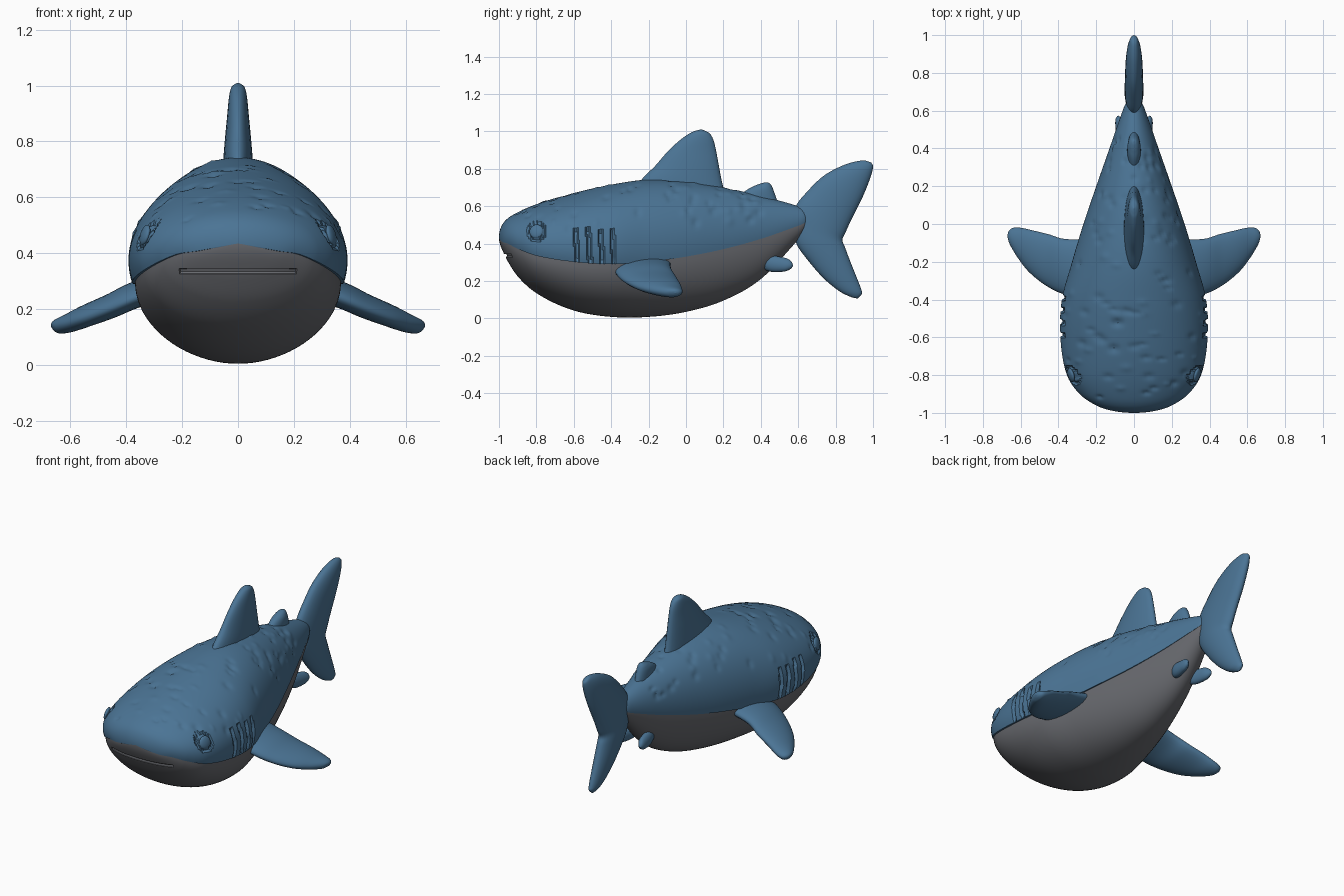
import bpy, bmesh, math, random
from mathutils import Vector
from mathutils.bvhtree import BVHTree

if "Cube" in bpy.data.objects:
    bpy.data.objects.remove(bpy.data.objects["Cube"])

random.seed(4)

def material(name, rgb):
    m = bpy.data.materials.new(name)
    m.diffuse_color = (*rgb, 1)
    m.use_nodes = True
    m.node_tree.nodes["Principled BSDF"].inputs["Base Color"].default_value = m.diffuse_color
    return m

BLUE = material("ocean blue", (0.07, 0.175, 0.30))
GREY = material("belly grey", (0.135, 0.14, 0.155))

def spline(keys, x):
    """Smooth interpolation of rows (x, a, b, ...) at x."""
    i = max(k for k in range(len(keys) - 1) if k == 0 or keys[k][0] <= x)
    p, q = keys[i], keys[i + 1]
    o, r = keys[max(i - 1, 0)], keys[min(i + 2, len(keys) - 1)]
    h = q[0] - p[0]
    t = (x - p[0]) / h
    out = []
    for c in range(1, len(p)):
        m0 = (q[c] - o[c]) / (q[0] - o[0]) * h
        m1 = (r[c] - p[c]) / (r[0] - p[0]) * h
        out.append((2*t**3 - 3*t*t + 1) * p[c] + (t**3 - 2*t*t + t) * m0
                   + (3*t*t - 2*t**3) * q[c] + (t**3 - t*t) * m1)
    return out

def finish(bm, name, mats):
    bmesh.ops.recalc_face_normals(bm, faces=bm.faces)
    for f in bm.faces:
        f.smooth = True
    me = bpy.data.meshes.new(name)
    bm.to_mesh(me)
    ob = bpy.data.objects.new(name, me)
    bpy.context.collection.objects.link(ob)
    for m in mats:
        me.materials.append(m)
    return ob

# ---- body: rings along y, blue back over a slightly narrower grey belly ----
# y, half width, top z, bottom z, colour border z
BODY = [(-1, 0, .435, .435, .435), (-.98, .15, .505, .36, .408),
        (-.95, .22, .537, .30, .398), (-.9, .288, .567, .225, .372),
        (-.8, .355, .61, .135, .335), (-.6, .39, .67, .042, .302),
        (-.4, .382, .715, .008, .29), (-.2, .328, .742, .008, .302),
        (0, .268, .733, .035, .33), (.2, .2, .70, .095, .37),
        (.4, .13, .655, .21, .425), (.6, .06, .60, .42, .495),
        (.65, .035, .575, .485, .518), (.67, 0, .53, .53, .53)]
KEYS = [(math.sqrt(r[0] + 1), *r[1:]) for r in BODY]
RINGS, UP, LOW = 240, 64, 40

def ring(s):
    w, top, bot, edge = spline(KEYS, s)
    y, mid = s * s - 1, edge + .2 * (top - edge)
    a0 = -math.asin(.25)
    pts = []
    for i in range(UP + 1):
        a = a0 + (math.pi - 2 * a0) * i / UP
        pts.append(Vector((w * math.cos(a), y, mid + (top - mid) * math.sin(a))))
    for i in range(LOW + 1):
        a = math.pi + math.pi * i / LOW
        pts.append(Vector((w * .94 * math.cos(a), y, edge + (edge - bot) * math.sin(a))))
    return pts

bm = bmesh.new()
n = UP + LOW + 2
smax = KEYS[-1][0]
nose = bm.verts.new((0, -1, .435))
tail_end = bm.verts.new((0, .67, .53))
rings = [[bm.verts.new(p) for p in ring(smax * k / RINGS)] for k in range(1, RINGS)]

def body_face(vs, j):
    bm.faces.new(vs).material_index = 1 if UP + 1 <= j < n - 1 else 0

for j in range(n):
    k = (j + 1) % n
    body_face((nose, rings[0][k], rings[0][j]), j)
    body_face((tail_end, rings[-1][j], rings[-1][k]), j)
    for a, b in zip(rings, rings[1:]):
        body_face((a[j], a[k], b[k], b[j]), j)
bmesh.ops.recalc_face_normals(bm, faces=bm.faces)
bm.normal_update()

# surface relief: skin dimples, gill slits, eye sockets
spots = []
for _ in range(110):
    pts = ring(math.sqrt(random.uniform(.08, 1.45)))
    spots.append((pts[random.randint(10, UP - 10)], random.uniform(.012, .022),
                  random.choice((-.009, -.008, .005))))
EYE_Y, EYE_Z = -.8, .465
for r in rings:
    for v in r[1:UP]:
        p, d = v.co.copy(), 0
        for c, size, amp in spots:
            q = (p - c).length_squared / size ** 2
            if q < 8:
                d += amp * math.exp(-q)
        for g in (-.585, -.518, -.452, -.39):
            dy = abs(p.y - g - .06 * (.39 - p.z))
            if dy < .011 and .305 < p.z < .475:
                d = -.018
        e = math.hypot(p.y - EYE_Y, p.z - EYE_Z)
        if abs(p.x) > .2 and .036 < e < .05:
            d = -.01
        v.co = p + v.normal * d
bvh = BVHTree.FromBMesh(bm)
body = finish(bm, "body", (BLUE, GREY))

# mouth: a groove cut with a tube that follows the snout
cu = bpy.data.curves.new("mouth_cutter", 'CURVE')
cu.dimensions, cu.bevel_depth, cu.bevel_resolution, cu.use_fill_caps = '3D', .011, 2, True
path = [bvh.ray_cast(Vector((-.21 + .014 * i, -2, .335)), Vector((0, 1, 0)))[0] for i in range(31)]
sp = cu.splines.new('POLY')
sp.points.add(len(path) - 1)
for pt, p in zip(sp.points, path):
    pt.co = (p.x, p.y, p.z, 1)
tube = bpy.data.objects.new("mouth_tube", cu)
bpy.context.collection.objects.link(tube)
bpy.context.view_layer.update()
me = bpy.data.meshes.new_from_object(tube.evaluated_get(bpy.context.evaluated_depsgraph_get()))
me.materials.clear()
me.materials.append(GREY)
cutter = bpy.data.objects.new("mouth_cutter", me)
bpy.context.collection.objects.link(cutter)
bpy.data.objects.remove(tube)
mod = body.modifiers.new("mouth", 'BOOLEAN')
mod.object, mod.operation, mod.solver = cutter, 'DIFFERENCE', 'EXACT'
bpy.context.view_layer.objects.active = body
body.select_set(True)
bpy.ops.object.modifier_apply(modifier="mouth")
bpy.data.objects.remove(cutter)
bpy.ops.object.shade_smooth_by_angle(angle=math.radians(40))

# ---- eyes: flattened domes ----
for side, label in ((1, "right"), (-1, "left")):
    hit, normal, _, _ = bvh.ray_cast(Vector((side, EYE_Y, EYE_Z)), Vector((-side, 0, 0)))
    bm = bmesh.new()
    bmesh.ops.create_uvsphere(bm, u_segments=32, v_segments=16, radius=1)
    bmesh.ops.scale(bm, vec=(.038, .038, .014), verts=bm.verts)
    eye = finish(bm, label + "_eye", (BLUE,))
    eye.location = hit
    eye.rotation_euler = Vector((side, normal.y, normal.z * .6)).to_track_quat('Z', 'Y').to_euler()

# ---- fins: oval sections between a leading and a trailing edge ----
def fin(name, stations, normal=(1, 0, 0), side=1, steps=40, seg=28):
    keys = [(i, *a, *b, t) for i, (a, b, t) in enumerate(stations)]
    nv = Vector(normal).normalized()
    bm = bmesh.new()
    loops = []
    for k in range(steps + 1):
        r = spline(keys, (len(keys) - 1) * k / steps)
        lead, trail, th = Vector(r[:3]), Vector(r[3:6]), max(r[6], .001)
        loop = []
        for j in range(seg):
            a = math.tau * j / seg
            p = (lead + trail) / 2 + (trail - lead) / 2 * math.cos(a) + nv * th * math.sin(a)
            loop.append(bm.verts.new((p.x * side, p.y, p.z)))
        loops.append(loop)
    for a, b in zip(loops, loops[1:]):
        for j in range(seg):
            bm.faces.new((a[j], a[(j + 1) % seg], b[(j + 1) % seg], b[j]))
    bm.faces.new(loops[0])
    bm.faces.new(loops[-1])
    return finish(bm, name, (BLUE,))

def mid(rows):
    """Stations lying in the centre plane, from (lead y, z, trail y, z, thickness)."""
    return [((0, a, b), (0, c, d), t) for a, b, c, d, t in rows]

fin("dorsal_fin", mid([(-.29, .66, .21, .66, .055), (-.235, .745, .19, .74, .052),
    (-.165, .815, .175, .82, .046), (-.1, .89, .162, .89, .039), (-.03, .955, .148, .95, .033),
    (.025, .992, .13, .985, .026), (.055, 1.004, .108, 1.0, .016), (.08, 1.01, .085, 1.01, .002)]))
fin("rear_dorsal_fin", mid([(.25, .63, .50, .59, .036), (.33, .69, .475, .665, .035),
    (.38, .714, .462, .70, .027), (.415, .725, .45, .72, .014), (.435, .727, .438, .727, .002)]))
fin("tail_fin", mid([(.985, .836, .99, .833, .002), (.94, .844, 1.0, .81, .02),
    (.85, .822, .985, .75, .036), (.74, .765, .945, .65, .045), (.65, .68, .89, .54, .048),
    (.585, .595, .853, .46, .05), (.575, .50, .836, .42, .05), (.59, .40, .85, .38, .05),
    (.66, .30, .88, .30, .045), (.74, .21, .91, .225, .037), (.82, .145, .937, .155, .027),
    (.88, .115, .94, .13, .016), (.91, .107, .918, .107, .002)]), steps=70)

PECTORAL = [((.2, -.40, .30), (.18, -.08, .31), .05), ((.36, -.375, .242), (.36, -.08, .265), .046),
            ((.46, -.33, .20), (.45, -.055, .222), .043), ((.55, -.26, .165), (.54, -.033, .185), .039),
            ((.61, -.185, .145), (.60, -.02, .155), .034), ((.65, -.12, .135), (.64, -.02, .14), .027),
            ((.664, -.085, .135), (.66, -.035, .135), .016), ((.668, -.06, .135), (.668, -.055, .135), .002)]
PELVIC = [((.04, .38, .28), (.04, .40, .35), .028), ((.065, .45, .25), (.06, .47, .335), .028),
          ((.08, .52, .25), (.07, .535, .322), .024), ((.085, .555, .262), (.08, .562, .305), .015),
          ((.086, .573, .28), (.085, .573, .283), .002)]
for side, label in ((1, "right"), (-1, "left")):
    fin(label + "_pectoral_fin", PECTORAL, (.37, 0, .93), side)
    fin(label + "_pelvic_fin", PELVIC, (1, -.15, .2), side)
